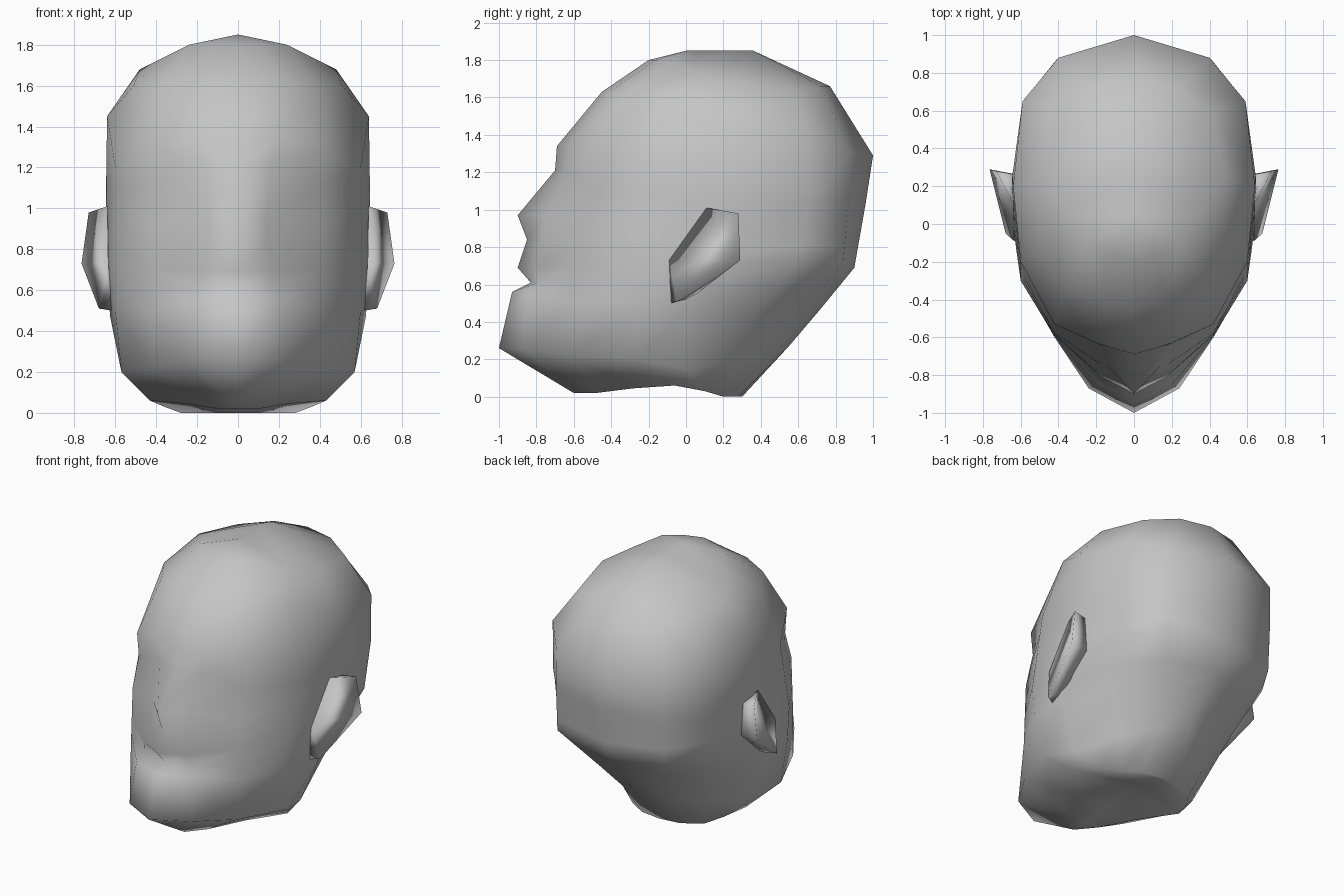
import bpy
import bmesh
from mathutils import Vector

default = bpy.data.objects.get("Cube")
if default:
    bpy.data.objects.remove(default, do_unlink=True)

clay = bpy.data.materials.new("neutral grey")
clay.use_nodes = True
grey = (0.56, 0.56, 0.56, 1)
clay.diffuse_color = grey
clay.node_tree.nodes["Principled BSDF"].inputs["Base Color"].default_value = grey


def mirrored_object(name, bm):
    """Turn a left half into a smooth, mirrored object."""
    bmesh.ops.remove_doubles(bm, verts=bm.verts, dist=0.001)
    bmesh.ops.recalc_face_normals(bm, faces=bm.faces)
    for face in bm.faces:
        face.smooth = True
    mesh = bpy.data.meshes.new(name)
    bm.to_mesh(mesh)
    bm.free()
    mesh.materials.append(clay)
    obj = bpy.data.objects.new(name, mesh)
    bpy.context.collection.objects.link(obj)
    mirror = obj.modifiers.new("Mirror", "MIRROR")
    mirror.use_clip = True


def loft(bm, rings, closed=False):
    """Skin neighbouring rings with quads."""
    rows = [[bm.verts.new(p) for p in ring] for ring in rings]
    count = len(rows[0])
    for low, high in zip(rows, rows[1:]):
        for i in range(count if closed else count - 1):
            j = (i + 1) % count
            bm.faces.new((low[i], low[j], high[j], high[i]))
    return rows


def point_at(contour, level):
    """Point on a contour, blended between its keyed levels."""
    below = max(k for k in contour if k <= level)
    above = min(k for k in contour if k >= level)
    blend = (level - below) / max(above - below, 1)
    return Vector(contour[below]).lerp(Vector(contour[above]), blend)


# Face profile by level: centre y and z, then x and y of the point beside it
PROFILE = [
    (-.6, .02, .1, -.48),     # under the jaw
    (-1, .26, .24, -.87),     # chin
    (-.93, .56, .2, -.85),    # lower lip
    (-.83, .61, .18, -.79),   # mouth
    (-.9, .69, .17, -.81),    # upper lip
    (-.85, .84, .14, -.77),   # under the nose
    (-.9, .97, .14, -.75),    # nose tip
    (-.7, 1.21, .16, -.65),   # nose bridge
    (-.69, 1.34, .2, -.63),   # brow
    (-.45, 1.63, .19, -.41),  # forehead
    (-.2, 1.8, .12, -.16),    # front of the crown
]

# Contours running up the head, keyed by profile level
cheek = {0: (.25, -.28, .045), 1: (.42, -.6, .22), 2: (.42, -.6, .5),
         6: (.42, -.58, .92), 7: (.42, -.51, 1.12), 8: (.42, -.53, 1.29),
         9: (.37, -.33, 1.61), 10: (.24, -.08, 1.8)}
temple = {0: (.43, -.06, .06), 1: (.57, -.25, .2), 2: (.6, -.28, .5),
          4: (.6, -.3, .72), 8: (.6, -.2, 1.2), 9: (.51, -.1, 1.6),
          10: (.36, .05, 1.74)}
side = {0: (.36, .1, .03), 1: (.49, 0, .15), 2: (.625, .02, .47),
        4: (.645, .02, .72), 8: (.645, .25, 1.1), 9: (.64, .2, 1.45),
        10: (.48, .25, 1.68)}
rear = {0: (.28, .2, 0), 1: (.34, .28, .2), 2: (.48, .37, .43),
        4: (.57, .6, .73), 8: (.58, .66, 1.05), 9: (.59, .65, 1.38),
        10: (.42, .6, 1.63)}
nape = {0: (.15, .28, 0), 1: (.18, .45, .24), 2: (.24, .62, .43),
        4: (.42, .84, .72), 8: (.41, .87, 1.05), 9: (.4, .88, 1.31),
        10: (.22, .72, 1.66)}
back = {0: (0, .3, 0), 1: (0, .55, .27), 2: (0, .72, .47), 4: (0, .9, .69),
        8: (0, .96, 1.03), 9: (0, 1, 1.29), 10: (0, .77, 1.66)}

rings = []
for level, (y, z, x_beside, y_beside) in enumerate(PROFILE):
    ring = [(0, y, z), (x_beside, y_beside, z)]
    ring += [point_at(c, level) for c in (cheek, temple, side, rear, nape, back)]
    rings.append(ring)
# Crown ridge gathers the last ring onto the centre line
rings.append([(0, min(max(p[1], 0), .36), 1.85) for p in rings[-1]])

head = bmesh.new()
base = loft(head, rings)[0]
# Close the underside with strips to the centre line
middle = [head.verts.new((0, v.co.y, v.co.z)) for v in base[1:-1]]
centre = [base[0]] + middle + [base[-1]]
for i in range(len(base) - 1):
    corners = (base[i], base[i + 1], centre[i + 1], centre[i])
    head.faces.new(list(dict.fromkeys(corners)))
mirrored_object("head", head)

# Ears: wedge sections of front root, outer rim and back root
ear = bmesh.new()
ends = loft(ear, [
    [(.64, .11, 1.01), (.73, .28, .98), (.62, .26, .97)],
    [(.635, -.09, .73), (.765, .29, .73), (.61, .26, .74)],
    [(.615, -.08, .5), (.68, -.05, .51), (.6, .03, .53)],
], closed=True)
ear.faces.new(ends[0])
ear.faces.new(ends[-1])
mirrored_object("ears", ear)
